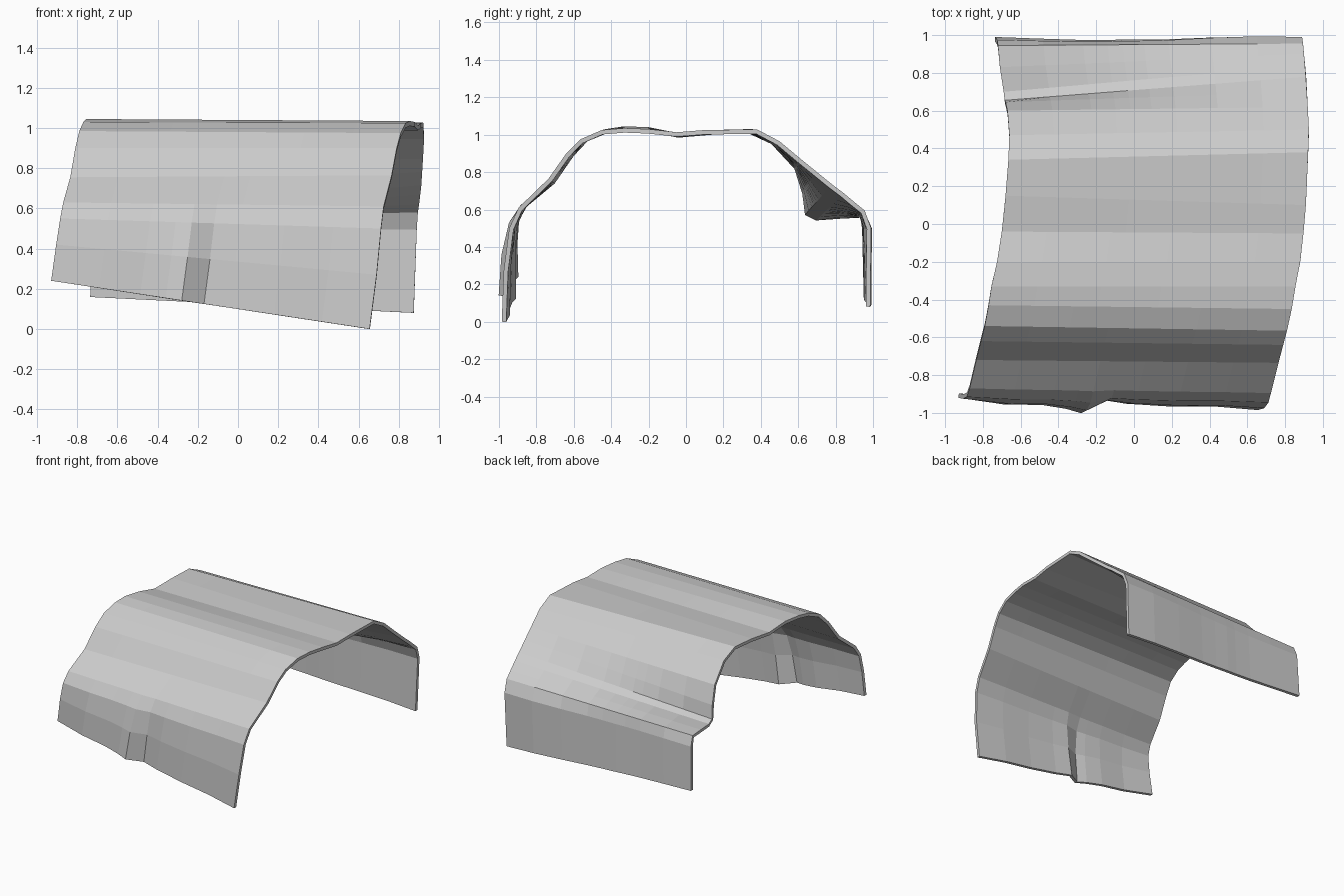
import bpy
from mathutils import Vector

# Cross-section of the draped sheet, front hem over the top to back hem:
# (left end x, y, z), (right end x, y, z)
PROFILE = [
    ((-.93, -.92, .24), (.655, -.985, .00)),
    ((-.905, -.925, .42), (.69, -.975, .27)),
    ((-.885, -.915, .55), (.712, -.945, .50)),
    ((-.87, -.87, .63), (.725, -.895, .61)),
    ((-.835, -.72, .755), (.765, -.735, .765)),
    ((-.81, -.62, .90), (.79, -.64, .90)),
    ((-.79, -.54, .985), (.81, -.565, .975)),
    ((-.77, -.43, 1.03), (.835, -.45, 1.025)),
    ((-.755, -.33, 1.045), (.855, -.33, 1.035)),
    ((-.725, -.20, 1.04), (.88, -.20, 1.03)),
    ((-.70, -.04, 1.008), (.897, -.05, 1.013)),
    ((-.68, .15, 1.025), (.91, .10, 1.025)),
    ((-.665, .34, 1.03), (.922, .38, 1.028)),
    ((-.66, .47, .97), (.926, .50, .965)),
    ((-.67, .60, .83), (.92, .62, .865)),
    ((-.68, .645, .69), (.915, .70, .80)),
    ((-.685, .655, .585), (.91, .78, .735)),
    ((-.69, .70, .565), (.905, .84, .69)),
    ((-.71, .83, .575), (.90, .90, .64)),
    ((-.72, .945, .575), (.895, .955, .595)),
    ((-.725, .975, .50), (.89, .99, .50)),
    ((-.735, .99, .16), (.875, .985, .08)),
]
STATIONS = [0, .15, .28, .36, .41, .48, .56, .7, .85, 1]
FOLD = [0, -.025, -.02, -.035, -.055, .02, .005, .0, .01, 0]   # front hem ripple
FOLD_FADE = [1, .75, .35, .1]
BACK_RIPPLE = [0, -.008, -.014, -.014, -.012, -.012, -.01, 0, .006, 0]

verts = []
for i, (left, right) in enumerate(PROFILE):
    for j, u in enumerate(STATIONS):
        p = Vector(left).lerp(Vector(right), u)
        if i < len(FOLD_FADE):
            p.y += FOLD[j] * FOLD_FADE[i]
        if i >= len(PROFILE) - 2:
            p.y += BACK_RIPPLE[j]
        verts.append(p)

n = len(STATIONS)
faces = [(i * n + j, i * n + j + 1, (i + 1) * n + j + 1, (i + 1) * n + j)
         for i in range(len(PROFILE) - 1) for j in range(n - 1)]

# Sheet with a thin, inward thickness
mesh = bpy.data.meshes.new("draped_sheet")
mesh.from_pydata(verts, [], faces)
sheet = bpy.data.objects.new("draped_sheet", mesh)
bpy.context.collection.objects.link(sheet)
thick = sheet.modifiers.new("thickness", 'SOLIDIFY')
thick.thickness = .024
thick.offset = -1
